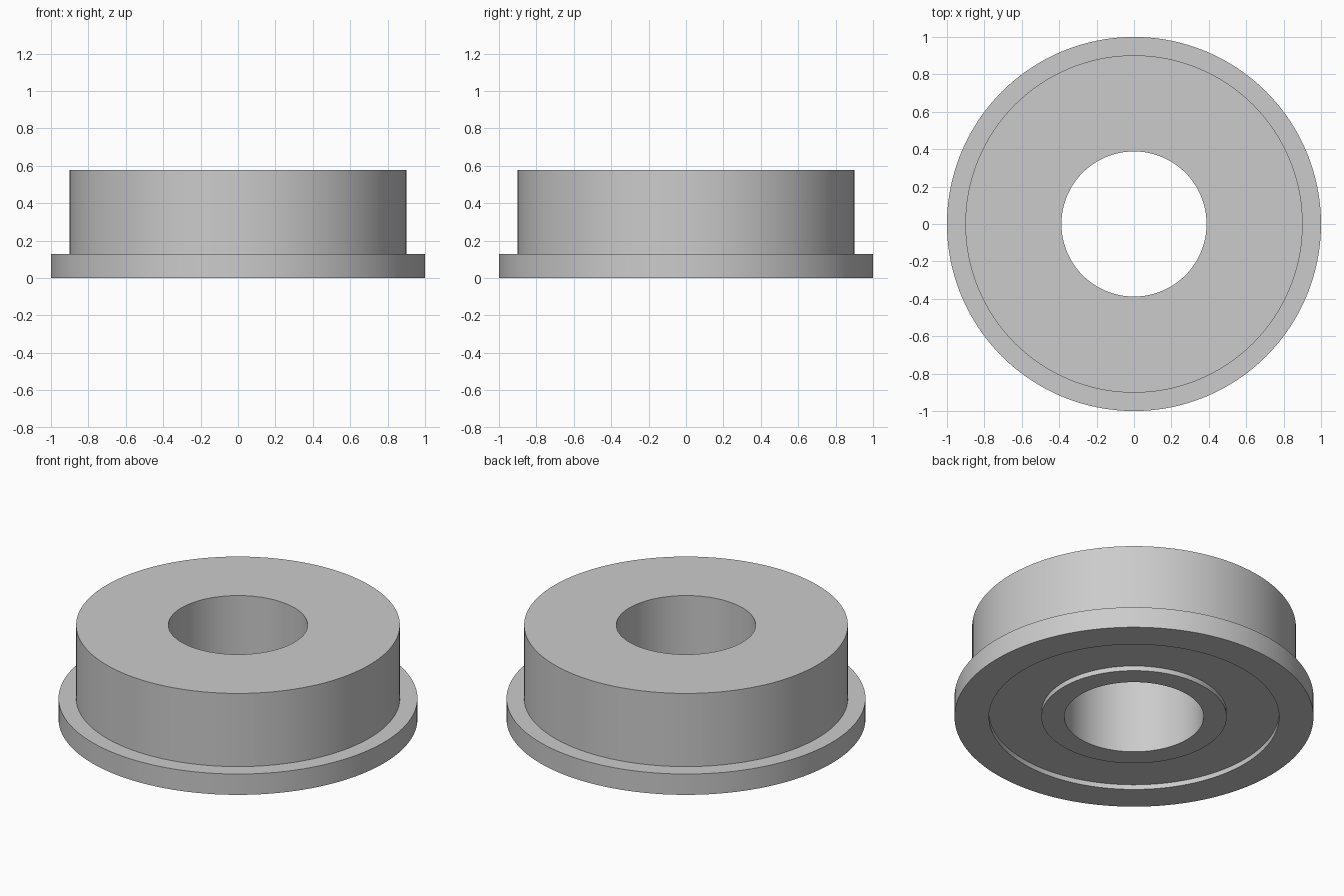
import bpy
import bmesh
from math import radians, tau
from mathutils import Matrix, Vector

cube = bpy.data.objects.get("Cube")
if cube:
    bpy.data.objects.remove(cube, do_unlink=True)

SEGMENTS = 128
BORE, HUB, GROOVE, BODY, FLANGE = 0.388, 0.516, 0.808, 0.902, 1.0
HEIGHT, FLANGE_TOP, GROOVE_DEPTH = 0.578, 0.128, 0.03

# Plain grey metal
grey = bpy.data.materials.new("grey metal")
grey.use_nodes = True
colour = (0.6, 0.6, 0.6, 1.0)
grey.diffuse_color = colour
grey.node_tree.nodes["Principled BSDF"].inputs["Base Color"].default_value = colour


def lathe(name, profile, material):
    """Revolve a closed (radius, height) profile about the z axis."""
    bm = bmesh.new()
    verts = [bm.verts.new((r, 0, z)) for r, z in profile]
    edges = [bm.edges.new((v, verts[i - 1])) for i, v in enumerate(verts)]
    bmesh.ops.spin(bm, geom=verts + edges, axis=(0, 0, 1), cent=(0, 0, 0),
                   angle=tau, steps=SEGMENTS, use_merge=True)
    bmesh.ops.remove_doubles(bm, verts=bm.verts, dist=1e-5)
    bmesh.ops.recalc_face_normals(bm, faces=bm.faces)
    mesh = bpy.data.meshes.new(name)
    bm.to_mesh(mesh)
    bm.free()
    mesh.materials.append(material)
    obj = bpy.data.objects.new(name, mesh)
    bpy.context.collection.objects.link(obj)
    bpy.ops.object.select_all(action="DESELECT")
    obj.select_set(True)
    bpy.context.view_layer.objects.active = obj
    bpy.ops.object.shade_smooth_by_angle(angle=radians(30))
    return obj


# Flanged ring with a through bore and a shallow groove underneath
lathe("flanged_bearing", [
    (BORE, 0), (HUB, 0),
    (HUB, GROOVE_DEPTH), (GROOVE, GROOVE_DEPTH),
    (GROOVE, 0), (FLANGE, 0),
    (FLANGE, FLANGE_TOP), (BODY, FLANGE_TOP),
    (BODY, HEIGHT), (BORE, HEIGHT),
], grey)
